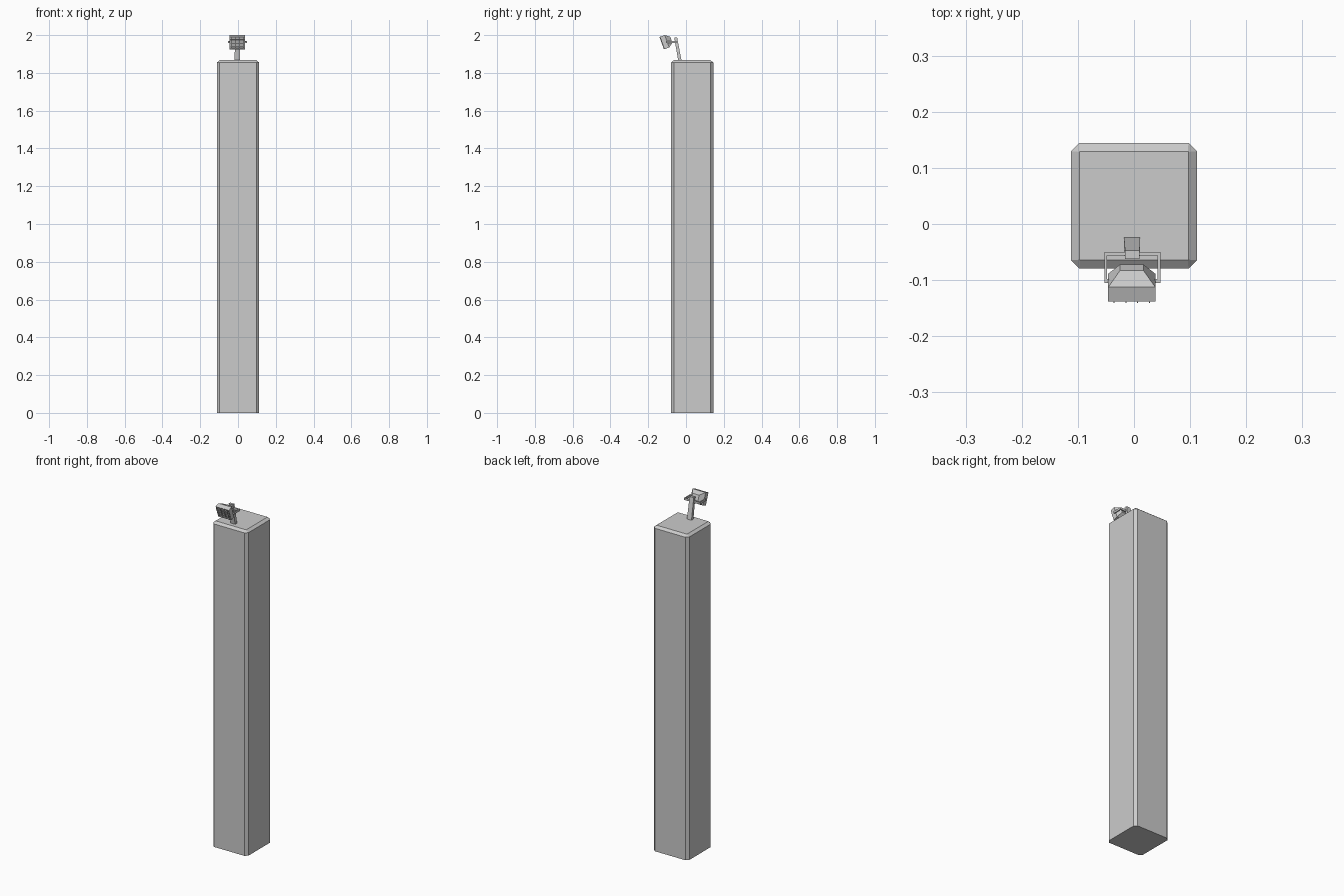
import bpy
import math
from mathutils import Matrix

cube = bpy.data.objects.get("Cube")
if cube:
    bpy.data.objects.remove(cube, do_unlink=True)

grey = bpy.data.materials.new("plain grey")
grey.use_nodes = True
grey.diffuse_color = (0.6, 0.6, 0.6, 1)
grey.node_tree.nodes["Principled BSDF"].inputs["Base Color"].default_value = (0.6, 0.6, 0.6, 1)


def loft(name, rings, matrix=Matrix()):
    """Skin matching closed rings of points and cap both ends."""
    n = len(rings[0])
    verts = [p for ring in rings for p in ring]
    faces = [list(range(n))[::-1], list(range(len(verts) - n, len(verts)))]
    for r in range(len(rings) - 1):
        for i in range(n):
            j = (i + 1) % n
            faces.append([r * n + i, r * n + j, (r + 1) * n + j, (r + 1) * n + i])
    mesh = bpy.data.meshes.new(name)
    mesh.from_pydata(verts, [], faces)
    mesh.materials.append(grey)
    obj = bpy.data.objects.new(name, mesh)
    bpy.context.collection.objects.link(obj)
    obj.matrix_world = matrix
    return obj


def rect_z(x0, x1, y0, y1, z):
    return [(x0, y0, z), (x1, y0, z), (x1, y1, z), (x0, y1, z)]


def box(name, x0, x1, y0, y1, z0, z1, matrix=Matrix()):
    return loft(name, [rect_z(x0, x1, y0, y1, z0), rect_z(x0, x1, y0, y1, z1)], matrix)


def octagon(half, cut, z):
    """Square with clipped corners."""
    a, b, cy = half, half - cut, 0.0325
    return [(x, y + cy, z) for x, y in
            [(-b, -a), (b, -a), (a, -b), (a, b), (b, a), (-b, a), (-a, b), (-a, -b)]]


# Pillar with chamfered edges
loft("pillar", [octagon(0.112, 0.015, 0), octagon(0.112, 0.015, 1.855),
                octagon(0.097, 0.001, 1.867)])

# Leaning post
loft("post", [rect_z(-0.018, 0.011, -0.041, -0.023, 1.862),
              rect_z(-0.016, 0.010, -0.062, -0.047, 1.987)])

# U-shaped bracket with pivots
mid = -0.003
box("bracket_back", mid - 0.05, mid + 0.05, -0.056, -0.050, 1.957, 1.969)
for side, name in ((1, "left"), (-1, "right")):
    outer, inner = mid + side * 0.05, mid + side * 0.045
    box("bracket_arm_" + name, min(outer, inner), max(outer, inner),
        -0.105, -0.050, 1.957, 1.969)
    pivot = mid + side * 0.038
    box("bracket_pivot_" + name, min(outer, pivot), max(outer, pivot),
        -0.105, -0.098, 1.959, 1.967)

# Lamp housing, tilted to face forward and down
tilt = Matrix.Translation((-0.004, -0.126, 1.958)) @ Matrix.Rotation(math.radians(20), 4, "X")


def rect_y(w, h, y):
    return [(-w, y, -h), (-w, y, h), (w, y, h), (w, y, -h)]


loft("lamp_housing", [rect_y(0.037, 0.030, 0.006), rect_y(0.037, 0.030, 0),
                      rect_y(0.042, 0.035, 0), rect_y(0.042, 0.035, 0.027),
                      rect_y(0.021, 0.016, 0.0515)][0:5], tilt)

# Grille bars over the lamp opening
for i in range(4):
    x = -0.0315 + i * 0.021
    box("grille_upright_%d" % (i + 1), x - 0.001, x + 0.001, -0.003, 0.001, -0.034, 0.034, tilt)
for i in range(3):
    z = -0.018 + i * 0.018
    box("grille_crossbar_%d" % (i + 1), -0.041, 0.041, -0.002, 0.001, z - 0.001, z + 0.001, tilt)
